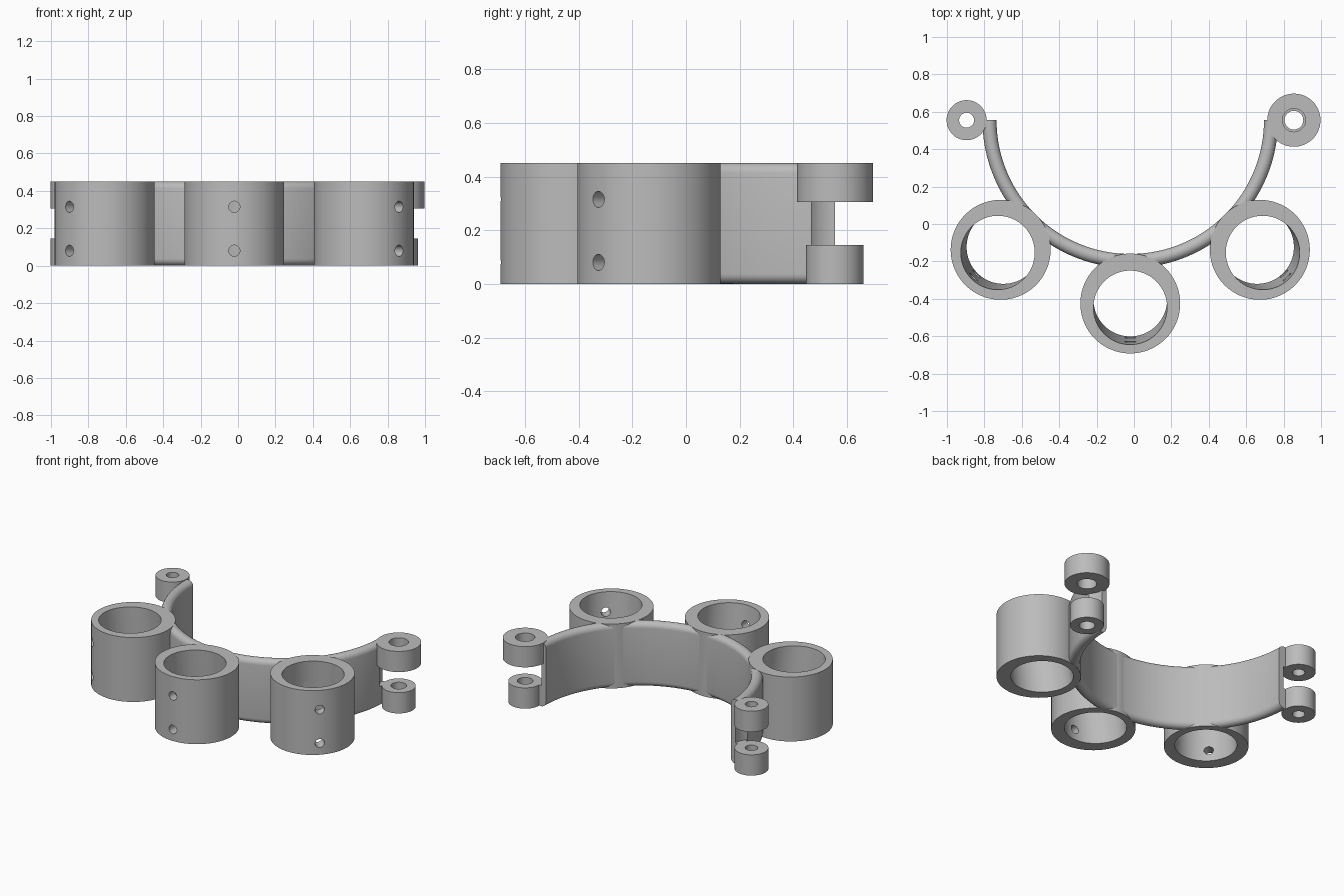
import bpy, bmesh, math
from mathutils import Vector, Matrix

cube = bpy.data.objects.get("Cube")
if cube:
    bpy.data.objects.remove(cube, do_unlink=True)

H = 0.45                           # overall height
CENTER = Vector((-0.02, 0.555, 0)) # centre of the curved band
R_IN, R_OUT = 0.715, 0.79          # band radii
HINGE = 0.875                      # hinge axis distance from band centre
GAP = (0.145, 0.305)               # open height between the lugs

grey = bpy.data.materials.new("plain grey")
grey.use_nodes = True
colour = (0.5, 0.5, 0.5, 1)
grey.diffuse_color = colour
grey.node_tree.nodes["Principled BSDF"].inputs["Base Color"].default_value = colour


def make_object(name, bm):
    bmesh.ops.recalc_face_normals(bm, faces=bm.faces)
    mesh = bpy.data.meshes.new(name)
    bm.to_mesh(mesh)
    bm.free()
    mesh.materials.append(grey)
    obj = bpy.data.objects.new(name, mesh)
    bpy.context.collection.objects.link(obj)
    return obj


def cylinder(name, start, end, radius, sides=96):
    start, end = Vector(start), Vector(end)
    axis = end - start
    turn = axis.to_track_quat('Z', 'Y').to_matrix().to_4x4()
    bm = bmesh.new()
    bmesh.ops.create_cone(bm, cap_ends=True, segments=sides, radius1=radius,
                          radius2=radius, depth=axis.length,
                          matrix=Matrix.Translation((start + end) / 2) @ turn)
    return make_object(name, bm)


def select(obj):
    bpy.ops.object.select_all(action='DESELECT')
    obj.select_set(True)
    bpy.context.view_layer.objects.active = obj


def cut(obj, cutters):
    select(obj)
    for cutter in cutters:
        mod = obj.modifiers.new("cut", 'BOOLEAN')
        mod.operation = 'DIFFERENCE'
        mod.solver = 'EXACT'
        mod.object = cutter
        bpy.ops.object.modifier_apply(modifier=mod.name)


def finish(obj):
    select(obj)
    bpy.ops.object.shade_smooth_by_angle(angle=math.radians(30))


def upright(name, spot, low, high, radius, sides=96):
    return cylinder(name, spot + Vector((0, 0, low)), spot + Vector((0, 0, high)), radius, sides)


# Curved band: a section with rounded top and bottom, swept through a half turn
bm = bmesh.new()
r = (R_OUT - R_IN) / 2
mid = (R_OUT + R_IN) / 2
section = []
for base, z in ((0, H - r), (math.pi, r)):
    for i in range(13):
        a = base + math.pi * i / 12
        section.append(bm.verts.new(CENTER + Vector((mid + r * math.cos(a), 0, z + r * math.sin(a)))))
cap = bm.faces.new(section)
bmesh.ops.spin(bm, geom=[cap], cent=CENTER, axis=(0, 0, 1), angle=-math.pi,
               steps=96, use_duplicate=False)
bmesh.ops.remove_doubles(bm, verts=bm.verts, dist=0.00001)
ends = [f for f in bm.faces if len(f.verts) > 4]
if len(ends) < 2:
    loose = [e for e in bm.edges if e.is_boundary]
    bmesh.ops.holes_fill(bm, edges=loose, sides=0)
band = make_object("curved_band", bm)

# Three sockets round the band, each with a leaning bore and two screw holes
cutters = []
for name, degrees in (("right", 225), ("middle", 270), ("left", 315)):
    a = math.radians(degrees)
    out = Vector((math.cos(a), math.sin(a), 0))
    spot = CENTER + out * 0.98
    ring = upright(name + "_socket", spot, 0, H, 0.267, 128)
    lean = out * 0.022 + Vector((0, 0, H / 2))
    middle = spot + Vector((0, 0, H / 2))
    bore = cylinder("bore_cutter", middle - lean * 1.3, middle + lean * 1.3, 0.197, 128)
    screws = []
    for z in (0.08, 0.315):
        p = spot + Vector((0, 0, z))
        screws.append(cylinder("screw_cutter", p + out * 0.1, p + out * 0.35, 0.03, 32))
    cut(ring, [bore] + screws)
    cut(band, [bore])
    cutters += [bore] + screws
    finish(ring)

# Hinge lugs at both ends; the upper left one is larger
for name, side, big, low_hole, high_hole in (("right", -1, 0.107, 0.04, 0.04),
                                             ("left", 1, 0.142, 0.05, 0.062)):
    spot = CENTER + Vector((side * HINGE, 0, 0))
    for level, low, high, radius, hole in (("lower", 0, GAP[0], 0.107, low_hole),
                                           ("upper", GAP[1], H, big, high_hole)):
        lug = upright(f"{name}_{level}_lug", spot, low, high, radius)
        pin = upright("pin_cutter", spot, -0.1, H + 0.1, hole, 48)
        cut(lug, [pin])
        cutters.append(pin)
        finish(lug)
    # Clearance scooped from the band between the lugs
    scoop = upright("scoop_cutter", spot, GAP[0], GAP[1], 0.125)
    cut(band, [scoop])
    cutters.append(scoop)
finish(band)

for cutter in cutters:
    bpy.data.objects.remove(cutter, do_unlink=True)
